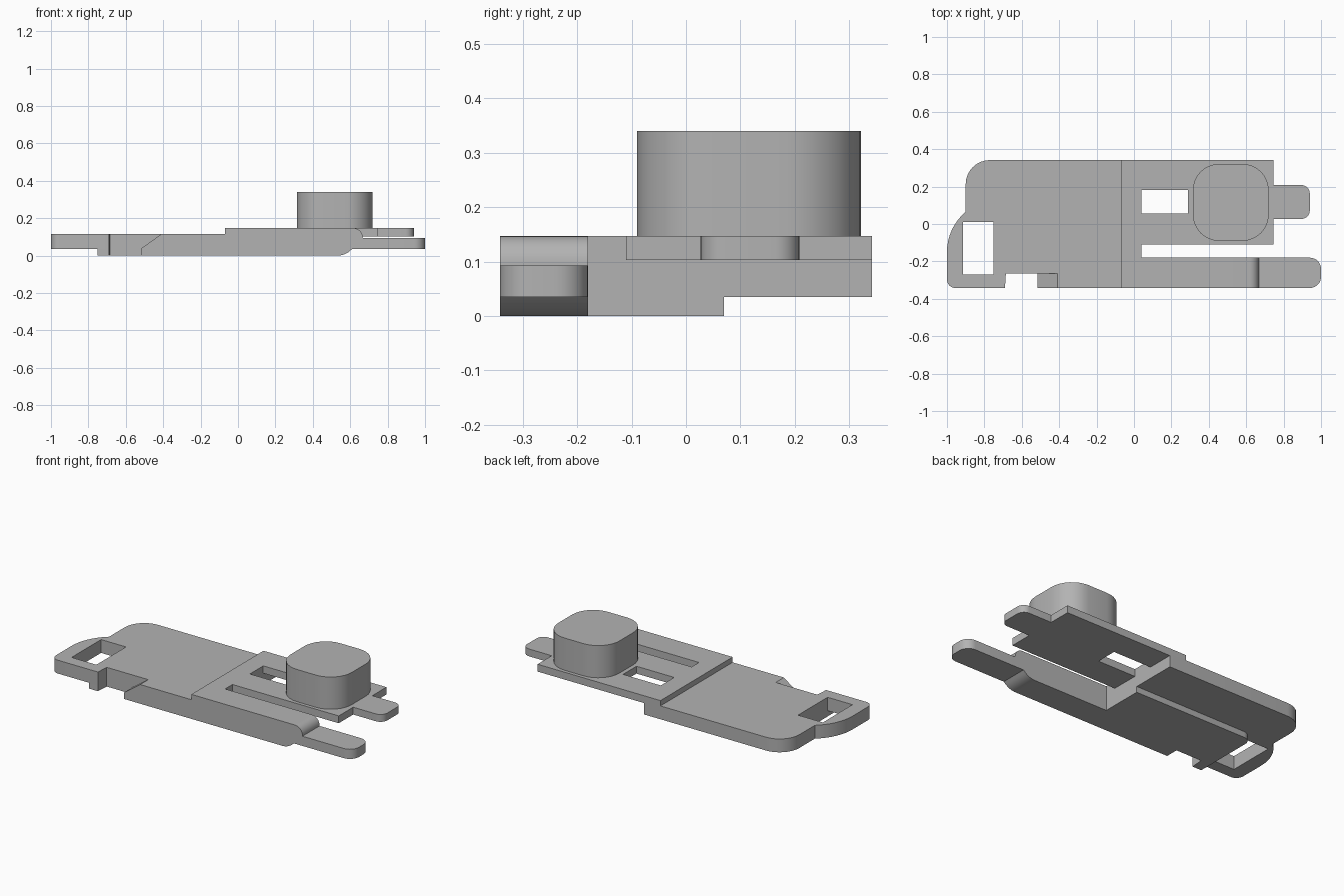
import bpy, bmesh, math
from mathutils import Vector

if "Cube" in bpy.data.objects:
    bpy.data.objects.remove(bpy.data.objects["Cube"])

grey = bpy.data.materials.new("plain grey")
grey.use_nodes = True
grey.diffuse_color = (0.45, 0.45, 0.45, 1)
grey.node_tree.nodes["Principled BSDF"].inputs["Base Color"].default_value = (0.45, 0.45, 0.45, 1)


def rounded(corners, steps=8):
    """Turn (u, v, radius) corners into an outline with arcs."""
    out = []
    for i, corner in enumerate(corners):
        p = Vector(corner[:2])
        r = corner[2] if len(corner) > 2 else 0
        if not r:
            out.append(p)
            continue
        a = (Vector(corners[i - 1][:2]) - p).normalized()
        b = (Vector(corners[(i + 1) % len(corners)][:2]) - p).normalized()
        half = a.angle(b) / 2
        centre = p + (a + b).normalized() * (r / math.sin(half))
        start = p + a * (r / math.tan(half)) - centre
        end = p + b * (r / math.tan(half)) - centre
        sweep = start.angle(end)
        for k in range(steps + 1):
            t = k / steps
            out.append(centre + (start * math.sin((1 - t) * sweep)
                                 + end * math.sin(t * sweep)) / math.sin(sweep))
    return out


def box(u0, u1, v0, v1, r=0):
    return [(u0, v0, r), (u1, v0, r), (u1, v1, r), (u0, v1, r)]


def slab(name, loops, low, high, sideways=False, round_end=0):
    """Fill an outline with holes and extrude it along z, or along y if sideways."""
    def place(p):
        return (p.x, low, p.y) if sideways else (p.x, p.y, low)
    bm = bmesh.new()
    for loop in loops:
        verts = [bm.verts.new(place(p)) for p in rounded(loop)]
        for i, v in enumerate(verts):
            bm.edges.new((verts[i - 1], v))
    bmesh.ops.triangle_fill(bm, use_beauty=True, edges=bm.edges[:])
    bmesh.ops.dissolve_limit(bm, angle_limit=0.01, verts=bm.verts[:], edges=bm.edges[:])
    grown = bmesh.ops.extrude_face_region(bm, geom=bm.faces[:])["geom"]
    shift = Vector((0, high - low, 0) if sideways else (0, 0, high - low))
    bmesh.ops.translate(bm, vec=shift, verts=[g for g in grown if isinstance(g, bmesh.types.BMVert)])
    bmesh.ops.recalc_face_normals(bm, faces=bm.faces[:])
    if round_end:
        tip = max(v.co.x for v in bm.verts) - 0.001
        edges = [e for e in bm.edges if all(v.co.x > tip for v in e.verts)
                 and abs(e.verts[0].co.z - e.verts[1].co.z) > 0.01]
        bmesh.ops.bevel(bm, geom=edges, offset=round_end, segments=8, profile=0.5, affect='EDGES')
    mesh = bpy.data.meshes.new(name)
    bm.to_mesh(mesh)
    bm.free()
    mesh.materials.append(grey)
    obj = bpy.data.objects.new(name, mesh)
    bpy.context.collection.objects.link(obj)
    return obj


W = 0.342                      # half depth
UNDER, DECK, TOP = 0.035, 0.115, 0.147
notch = [(-0.69, -W), (-0.685, -0.265), (-0.41, -0.265), (-0.41, -W)]

parts = [
    # main body with strap hole, front notch and curved outer end
    slab("body", [
        [(-1, -W, 0.045)] + notch + [(0.04, -W), (0.04, W), (-0.9, W, 0.13),
                                     (-0.9, 0.065), (-1, -0.02, 0.28)],
        box(-0.915, -0.75, -0.27, 0.01)], UNDER, DECK),
    # thicker front half underneath
    slab("lower_block", [
        [(-0.75, -W)] + notch + [(0.04, -W), (0.04, 0.07), (-0.75, 0.07, 0.05)]], 0, UNDER),
    # sloping side of the notch
    slab("notch_ramp", [
        [(-0.515, 0), (-0.41, 0), (-0.41, DECK), (-0.515, 0.04)]], -W, -0.265, sideways=True),
    # raised thin plate with tongue and window
    slab("raised_plate", [
        [(-0.07, -W), (0.04, -W), (0.04, -0.11), (0.745, -0.11), (0.745, 0.027),
         (0.94, 0.027, 0.045), (0.94, 0.208, 0.045), (0.745, 0.208), (0.745, W), (-0.07, W)],
        box(0.04, 0.29, 0.055, 0.182)], 0.103, TOP),
    # long front bar stepping down to a slim arm
    slab("front_arm", [
        [(0.04, 0), (0.57, 0, 0.1), (0.61, UNDER), (1, UNDER), (1, 0.093),
         (0.667, 0.093), (0.667, TOP, 0.05), (0.04, TOP)]],
        -W, -0.18, sideways=True, round_end=0.06),
    # push button
    slab("button", [box(0.315, 0.72, -0.09, 0.321, 0.14)], TOP, 0.34),
]

bpy.ops.object.select_all(action='DESELECT')
for obj in parts:
    obj.select_set(True)
bpy.context.view_layer.objects.active = parts[0]
bpy.ops.object.shade_smooth_by_angle(angle=math.radians(30))
